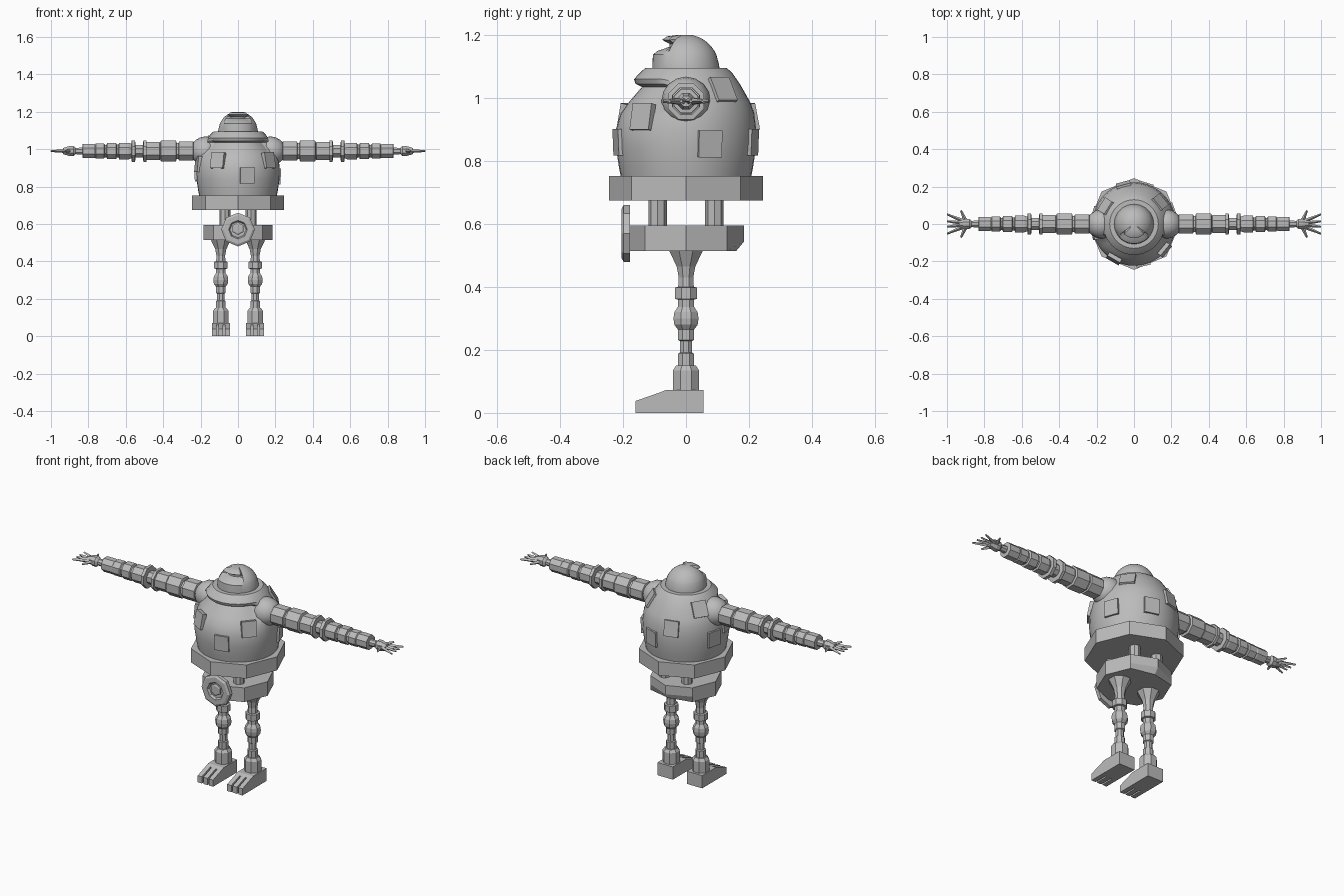
import bpy, bmesh, math
from mathutils import Matrix, Vector

if "Cube" in bpy.data.objects:
    bpy.data.objects.remove(bpy.data.objects["Cube"])

grey = bpy.data.materials.new("plain grey")
grey.diffuse_color = (0.5, 0.5, 0.5, 1)
grey.use_nodes = True
grey.node_tree.nodes["Principled BSDF"].inputs["Base Color"].default_value = grey.diffuse_color


def finish(name, bm, mat=None, smooth=False):
    if mat:
        bmesh.ops.transform(bm, matrix=mat, verts=bm.verts)
    bmesh.ops.remove_doubles(bm, verts=bm.verts, dist=1e-5)
    bmesh.ops.recalc_face_normals(bm, faces=bm.faces)
    me = bpy.data.meshes.new(name)
    bm.to_mesh(me)
    bm.free()
    me.materials.append(grey)
    ob = bpy.data.objects.new(name, me)
    bpy.context.collection.objects.link(ob)
    if smooth:
        bpy.ops.object.select_all(action='DESELECT')
        ob.select_set(True)
        bpy.context.view_layer.objects.active = ob
        bpy.ops.object.shade_smooth_by_angle(angle=math.radians(30))
    return ob


def lathe(name, profile, sides=8, mat=None, turn=0.0, smooth=False, front=None, half=0):
    """Spin (radius, height) points; 'front' replaces the profile within 'half' degrees of -y."""
    bm = bmesh.new()
    rings = []
    for i in range(len(profile)):
        ring = []
        for k in range(sides):
            a = math.tau * k / sides + turn
            off = abs((math.degrees(a) + 90 + 180) % 360 - 180)
            r, z = front[i] if front and off <= half else profile[i]
            ring.append(bm.verts.new((r * math.cos(a), r * math.sin(a), z)))
        rings.append(ring)
    for lo, hi in zip(rings, rings[1:]):
        for k in range(sides):
            n = (k + 1) % sides
            bm.faces.new((lo[k], lo[n], hi[n], hi[k]))
    bm.faces.new(rings[0][::-1])
    bm.faces.new(rings[-1])
    return finish(name, bm, mat, smooth)


def spike(name, a, b, r1, r2, sides=4):
    a, b = Vector(a), Vector(b)
    bm = bmesh.new()
    bmesh.ops.create_cone(bm, cap_ends=True, segments=sides, radius1=r1, radius2=r2, depth=(b - a).length)
    rot = (b - a).to_track_quat('Z', 'Y').to_matrix().to_4x4()
    return finish(name, bm, Matrix.Translation((a + b) / 2) @ rot)


def extrude_x(name, outline, x0, x1):
    bm = bmesh.new()
    f = bm.faces.new([bm.verts.new((x0, y, z)) for y, z in outline])
    ext = bmesh.ops.extrude_face_region(bm, geom=[f])["geom"]
    bmesh.ops.translate(bm, verts=[v for v in ext if isinstance(v, bmesh.types.BMVert)], vec=(x1 - x0, 0, 0))
    return finish(name, bm)


# egg-shaped body with a recess below a brow ledge at the front
body = [(.205, .74), (.213, .78), (.222, .84), (.223, .90), (.217, .95), (.205, .985),
        (.177, 1.035), (.174, 1.04), (.164, 1.055), (.147, 1.08), (.13, 1.095)]
body_front = body[:4] + [(.208, .95), (.183, .985), (.14, 1.035), (.16, 1.045),
                         (.165, 1.06), (.147, 1.08), (.13, 1.095)]
lathe("body", body, 40, smooth=True, front=body_front, half=68)

# domed head with visor recess
dome_z = [1.09, 1.105, 1.138, 1.15, 1.165, 1.175, 1.186, 1.193, 1.2]
dome = [(math.sqrt(max(.11 ** 2 - (z - 1.092) ** 2, .0004)) * .965, z) for z in dome_z]
visor = [(.107, 1.09), (.107, 1.105), (.105, 1.138), (.09, 1.15), (.052, 1.163),
         (.052, 1.172), (.076, 1.185), (.06, 1.196), (.03, 1.2)]
lathe("head", dome, 40, smooth=True, front=visor, half=46)


# armour plates lying on the body: (azimuth in degrees, height)
def radius_at(z):
    for (r0, z0), (r1, z1) in zip(body, body[1:]):
        if z0 <= z <= z1:
            return r0 + (r1 - r0) * (z - z0) / (z1 - z0)


for az, z in [(-120, .94), (-40, .94), (-77, .86), (20, .855), (40, 1.025), (73, .86),
              (105, .94), (148, 1.03), (165, .87), (-168, .92)]:
    r = radius_at(z)
    tilt = math.atan2(radius_at(z - .03) - radius_at(z + .03), .06)
    bm = bmesh.new()
    bmesh.ops.create_cube(bm, size=1)
    bmesh.ops.scale(bm, vec=(.022, .078, .085), verts=bm.verts)
    finish("armour_plate", bm, Matrix.Rotation(math.radians(az), 4, 'Z')
           @ Matrix.Translation((r - .004, 0, z)) @ Matrix.Rotation(-tilt, 4, 'Y'))

# waist ring, posts and hip block
lathe("waist_ring", [(.245, .675), (.245, .752)])
for sx in (-1, 1):
    for sy in (-1, 1):
        lathe("waist_post", [(.029, .58), (.029, .69)], 8, Matrix.Translation((sx * .07, sy * .09, 0)))
hip = lathe("hip_block", [(.185, .515), (.185, .545), (.185, .595)])
for v in hip.data.vertices:
    if v.co.y > .18 and v.co.z < .53:
        v.co.y = .16

# belt buckle: octagonal plate with a recessed hexagon
lathe("buckle", [(.09, .178), (.09, .198), (.078, .205), (.05, .205), (.043, .192)], 8,
      Matrix.Translation((0, 0, .57)) @ Matrix.Rotation(math.pi / 2, 4, 'X'))
lathe("buckle_hexagon", [(.034, .18), (.034, .201), (.026, .205)], 6,
      Matrix.Translation((0, 0, .575)) @ Matrix.Rotation(math.pi / 2, 4, 'X'), math.pi / 6)

leg = [(.045, .07), (.045, .135), (.034, .15), (.027, .15), (.027, .188), (.021, .192), (.021, .228),
       (.028, .232), (.028, .265), (.04, .28), (.043, .30), (.04, .32), (.028, .337), (.028, .36),
       (.038, .362), (.038, .398), (.027, .40), (.025, .43), (.032, .465), (.058, .516)]
arm = [(.05, .20), (.042, .235), (.056, .24), (.056, .315), (.047, .318), (.047, .328), (.06, .332),
       (.06, .412), (.048, .416), (.052, .42), (.052, .488), (.062, .49), (.062, .506), (.036, .508),
       (.036, .548), (.062, .55), (.062, .568), (.042, .57), (.048, .585), (.048, .635), (.038, .638),
       (.038, .648), (.047, .652), (.047, .70), (.036, .703), (.036, .712), (.043, .716), (.043, .76),
       (.038, .764), (.041, .77), (.041, .83), (.02, .832), (.018, .875)]
ball = [(.078 * math.cos(math.radians(t)), .175 + .078 * math.sin(math.radians(t)))
        for t in (-40, -15, 0, 20, 40, 55, 65)]
foot = [(.055, 0), (-.085, 0), (-.085, .064), (-.065, .072), (.055, .072)]
toe = [(-.08, 0), (-.16, 0), (-.16, .038), (-.08, .066)]

for s in (-1, 1):
    # legs and feet
    lathe("leg", leg, 8, Matrix.Translation((s * .092, 0, 0)), math.pi / 8)
    extrude_x("foot", foot, s * .092 - .048, s * .092 + .048)
    for k in (-1, 0, 1):
        c = s * .092 + k * .035
        extrude_x("toe", toe, c - .013, c + .013)
    # shoulders and arms
    out = Matrix.Translation((0, 0, .99)) @ Matrix.Rotation(s * math.pi / 2, 4, 'Y')
    lathe("shoulder", ball, 16, out, smooth=True)
    lathe("arm", arm, 8, out, math.pi / 8)
    # hands with spread fingers
    lathe("palm", [(.016, .865), (.029, .88), (.029, .90), (.018, .935)], 8, out, math.pi / 8)
    for x, y in [(1.0, .052), (1.0, 0.015), (1.0, -.015), (1.0, -.052), (.925, .072), (.925, -.072)]:
        spike("finger", (s * .90, y * .2, .99), (s * x, y, .99), .012, .005)
